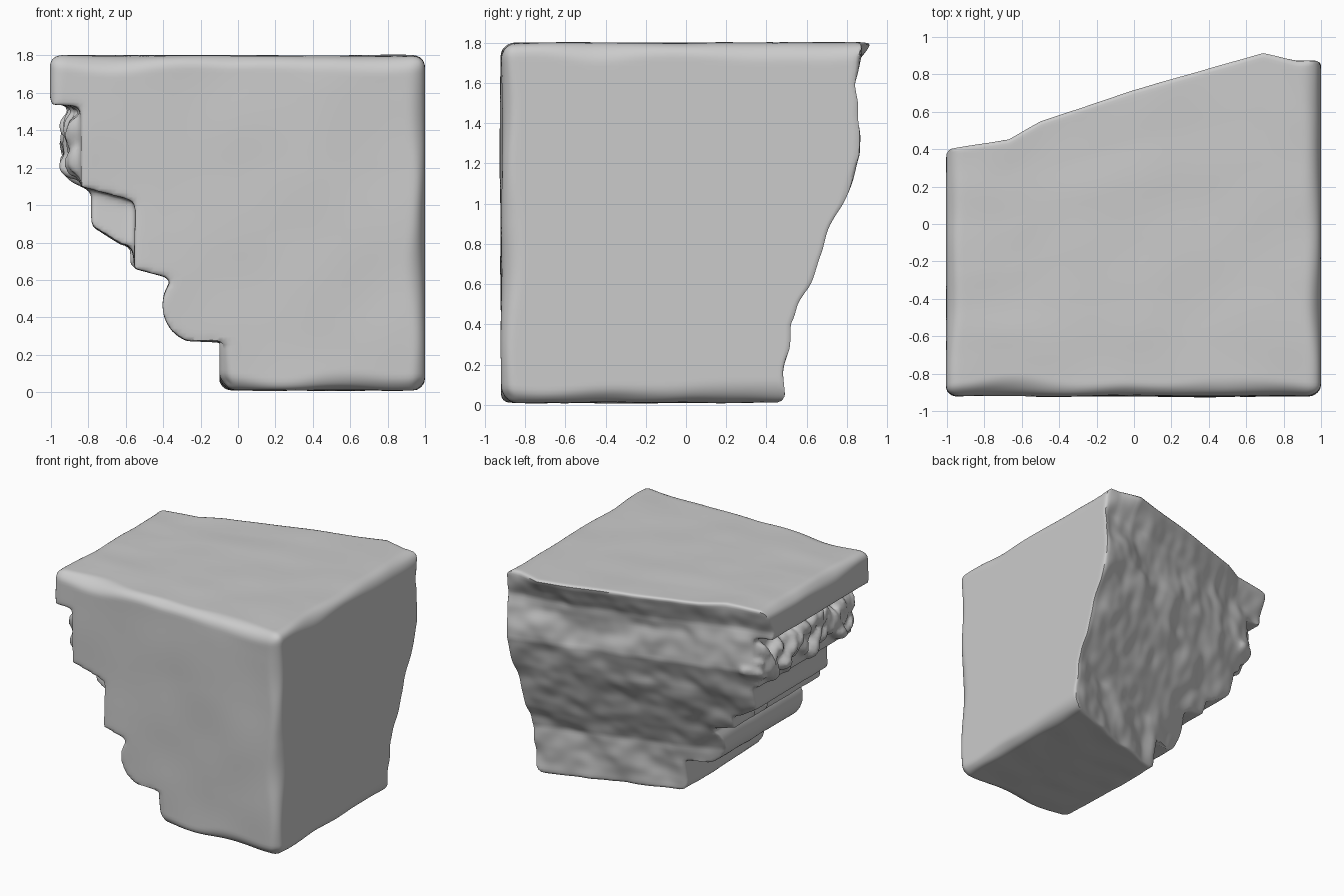
import bpy, bmesh, math, random
from mathutils import Vector, Matrix, noise

if "Cube" in bpy.data.objects:
    bpy.data.objects.remove(bpy.data.objects["Cube"])

random.seed(4)


def interp(points, v):
    """Piecewise linear lookup."""
    if v <= points[0][0]:
        return points[0][1]
    for (a, fa), (b, fb) in zip(points, points[1:]):
        if v <= b:
            return fa + (fb - fa) * (v - a) / (b - a)
    return points[-1][1]


def prism(bm, profile, y0, y1):
    """Extrude an x/z profile along y."""
    face = bm.faces.new([bm.verts.new((x, y0, z)) for x, z in profile])
    new = bmesh.ops.extrude_face_region(bm, geom=[face], use_keep_orig=True)
    verts = [g for g in new["geom"] if isinstance(g, bmesh.types.BMVert)]
    bmesh.ops.translate(bm, verts=verts, vec=(0, y1 - y0, 0))


bm = bmesh.new()

# Main stepped block with a roll moulding near the foot
roll = [(-0.2 + 0.205 * math.cos(math.radians(a)), 0.465 + 0.205 * math.sin(math.radians(a)))
        for a in range(130, 281, 15)]
body = [(1, 0.01), (1, 1.8), (-1.005, 1.8), (-1.005, 1.54), (-0.84, 1.53), (-0.84, 1.1),
        (-0.55, 1.02), (-0.555, 0.66), (-0.36, 0.61)] + roll + [(-0.1, 0.28), (-0.1, 0.01)]
prism(bm, body, -1, 1)

# Recessed chamfered course under the carved band
prism(bm, [(-0.5, 1.075), (-0.785, 1.085), (-0.785, 0.89), (-0.62, 0.785), (-0.5, 0.785)], -0.62, 1)


def carving(count, x, z0, z1, r0, r1):
    """Scatter small lumps along the overhanging side."""
    for i in range(count):
        y = -0.88 + 1.84 * (i + random.random()) / count
        r = random.uniform(r0, r1)
        m = (Matrix.Translation((x + random.uniform(-0.02, 0.03), y, random.uniform(z0, z1)))
             @ Matrix.Rotation(random.uniform(0, 3), 4, 'X')
             @ Matrix.Diagonal((1, 0.7, 1.3, 1)))
        bmesh.ops.create_icosphere(bm, subdivisions=2, radius=r, matrix=m)


# Carved leaf band and worn lumps on the lower course
carving(60, -0.85, 1.2, 1.43, 0.06, 0.105)
carving(14, -0.53, 0.7, 0.76, 0.03, 0.05)

bmesh.ops.recalc_face_normals(bm, faces=bm.faces)
mesh = bpy.data.meshes.new("stone_corbel")
bm.to_mesh(mesh)
bm.free()
stone = bpy.data.objects.new("stone_corbel", mesh)
bpy.context.collection.objects.link(stone)
bpy.context.view_layer.objects.active = stone
stone.select_set(True)

# Fuse the parts and soften the edges
fuse = stone.modifiers.new("fuse", 'REMESH')
fuse.mode = 'VOXEL'
fuse.voxel_size = 0.022
soften = stone.modifiers.new("soften", 'SMOOTH')
soften.factor = 0.5
soften.iterations = 4
for name in ("fuse", "soften"):
    bpy.ops.object.modifier_apply(modifier=name)


def worn(p):
    """Round the outer edges of the dressed faces by an uneven radius."""
    r = 0.085 + 0.06 * noise.noise(p * 2.2)
    left = -1.005 if p.z > 1.45 else (-0.1 if p.z < 0.27 else -5)
    inner = Vector((min(max(p.x, left + r), 1 - r), max(p.y, -0.92 + r),
                    min(max(p.z, 0.01 + r), 1.8 - r)))
    d = p - inner
    return inner + d.normalized() * r if d.length > r else p


# Broken back: depth follows the top plan, the foot plan and the side outline
top = [(-1, 0.41), (-0.67, 0.46), (-0.5, 0.56), (0, 0.73), (0.35, 0.83), (0.69, 0.93),
       (0.87, 0.88), (1, 0.88)]
side = [(0, 0.49), (0.4, 0.52), (0.58, 0.61), (1, 0.79), (1.24, 0.87), (1.6, 0.86), (1.8, 0.93)]
for v in stone.data.vertices:
    x, y, z = p = v.co.copy()
    t = (y + 1) / 2
    high = min(1, max(0, (z - 1.5) / 0.3))
    drop_top = interp(top, x) - 0.93
    drop_low = -0.34 * (1 - x) * (1 - 0.2 * min(z / 1.5, 1))
    back = interp(side, z) + drop_low * (1 - high) + drop_top * high
    rough = noise.noise(p * 4) * 0.03 + noise.noise(p * 9) * 0.012
    rough *= max(0, t - 0.9) * 10 * min(1, max(0, (1.8 - z) * 8))
    v.co.y = -0.92 + t * (back + 0.92) + rough
    v.co = worn(v.co)
    # Slight unevenness on the dressed faces
    v.co.y += noise.noise(p * 2.5) * 0.01 * (1 - t)
    v.co.z += noise.noise(p * 3) * 0.006

bpy.ops.object.shade_smooth_by_angle(angle=math.radians(50))
